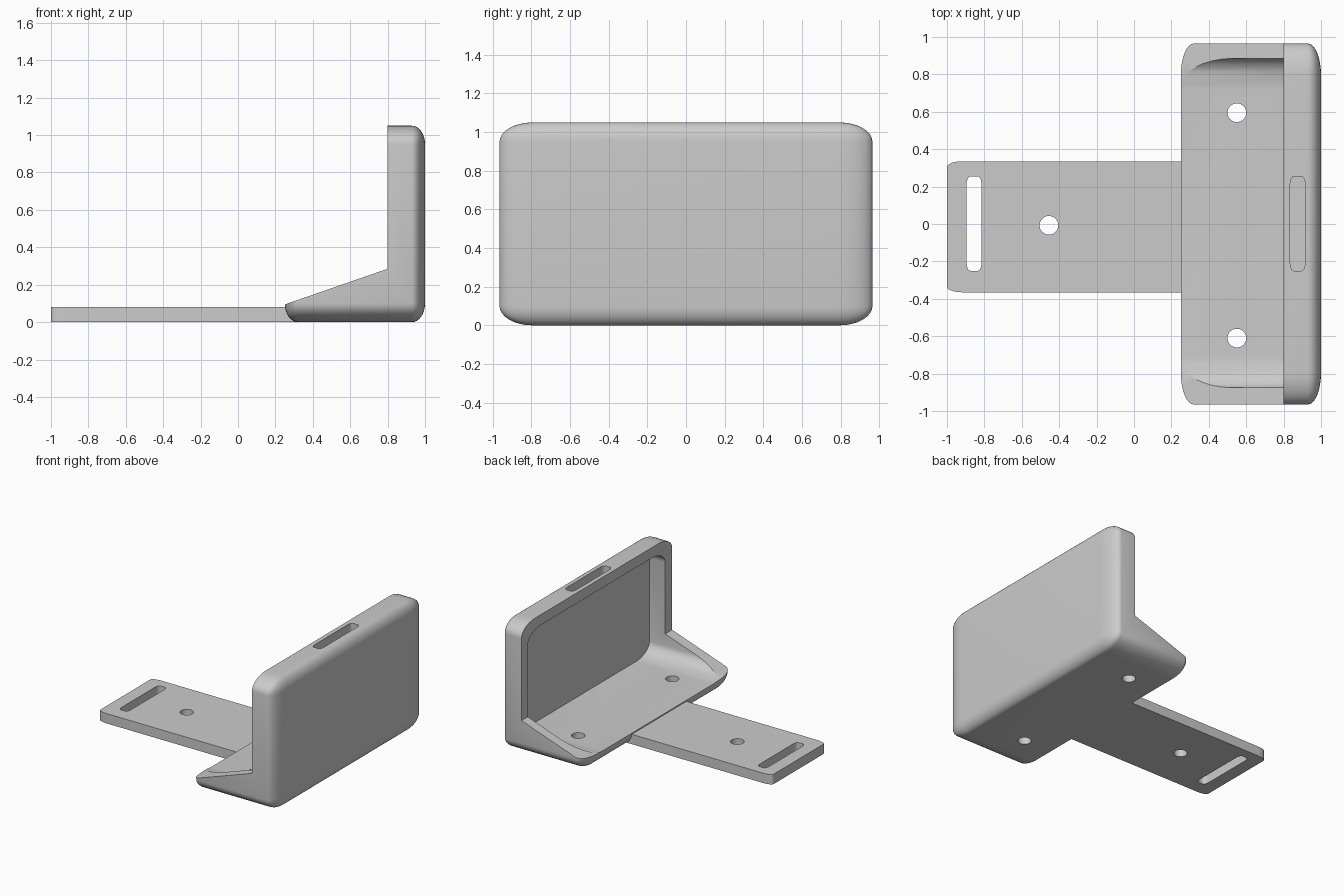
import bpy, bmesh
from mathutils import Vector

cube = bpy.data.objects.get("Cube")
if cube:
    bpy.data.objects.remove(cube, do_unlink=True)

grey = bpy.data.materials.new("light grey plastic")
grey.use_nodes = True
colour = (0.6, 0.6, 0.6, 1)
grey.diffuse_color = colour
grey.node_tree.nodes["Principled BSDF"].inputs["Base Color"].default_value = colour


def make_object(name, bm):
    bmesh.ops.recalc_face_normals(bm, faces=bm.faces)
    mesh = bpy.data.meshes.new(name)
    bm.to_mesh(mesh)
    bm.free()
    mesh.materials.append(grey)
    obj = bpy.data.objects.new(name, mesh)
    bpy.context.collection.objects.link(obj)
    return obj


def rounded_box(name, low, high, radii, axes="xyz", segments=8):
    """Box whose edges along the given axes get elliptical rounding."""
    low, high, radii = Vector(low), Vector(high), Vector(radii)
    bm = bmesh.new()
    bmesh.ops.create_cube(bm, size=1)
    size = high - low
    # bevel by one unit in a space scaled by the radii, then scale back
    for v in bm.verts:
        v.co = Vector(c * s / r for c, s, r in zip(v.co, size, radii))
    edges = []
    for e in bm.edges:
        d = e.verts[0].co - e.verts[1].co
        if any(abs(d["xyz".index(a)]) > 0.01 for a in axes):
            edges.append(e)
    bmesh.ops.bevel(bm, geom=edges, offset=1, offset_type='OFFSET',
                    segments=segments, profile=0.5, affect='EDGES')
    middle = (low + high) / 2
    for v in bm.verts:
        v.co = middle + v.co * radii
    return make_object(name, bm)


def prism(name, profile, depth):
    """Extrude an x-z profile across y."""
    bm = bmesh.new()
    face = bm.faces.new([bm.verts.new((x, -depth, z)) for x, z in profile])
    side = bmesh.ops.extrude_face_region(bm, geom=[face])["geom"]
    bmesh.ops.translate(bm, vec=(0, 2 * depth, 0),
                        verts=[v for v in side if isinstance(v, bmesh.types.BMVert)])
    return make_object(name, bm)


def pin(name, x, y):
    bm = bmesh.new()
    bmesh.ops.create_cone(bm, cap_ends=True, segments=32, radius1=0.05,
                          radius2=0.05, depth=1)
    bmesh.ops.translate(bm, vec=(x, y, 0), verts=bm.verts)
    return make_object(name, bm)


def combine(target, other, operation):
    mod = target.modifiers.new(operation.lower(), 'BOOLEAN')
    mod.operation = operation
    mod.solver = 'EXACT'
    mod.object = other
    bpy.ops.object.select_all(action='DESELECT')
    bpy.context.view_layer.objects.active = target
    target.select_set(True)
    bpy.ops.object.modifier_apply(modifier=mod.name)
    bpy.data.objects.remove(other, do_unlink=True)


# Rounded holder shell
bracket = rounded_box("holder_bracket", (0.25, -0.965, 0), (1, 0.965, 1.05),
                      (0.07, 0.17, 0.1))

# Open front with sloping cheeks, then the hollow inside
combine(bracket, prism("cheek_cutter", [(0.2, 0.077), (0.8, 0.285), (0.8, 1.3), (0.2, 1.3)], 1.2),
        'DIFFERENCE')
combine(bracket, rounded_box("hollow_cutter", (0, -0.875, 0.09), (0.94, 0.885, 0.965),
                             (0.1, 0.17, 0.1), "x"), 'DIFFERENCE')

# Mounting tongue
combine(bracket, rounded_box("tongue", (-1, -0.365, 0), (0.45, 0.335, 0.08),
                             (0.08, 0.03, 0.1), "z", 6), 'UNION')

# Strap slots in the tongue and in the top wall
for x, z in ((-0.855, -0.1), (0.875, 0.8)):
    combine(bracket, rounded_box("slot_cutter", (x - 0.04, -0.25, z), (x + 0.04, 0.255, z + 0.4),
                                 (0.02, 0.045, 0.1), "z", 5), 'DIFFERENCE')

# Screw holes
for x, y in ((-0.455, -0.007), (0.55, 0.595), (0.55, -0.61)):
    combine(bracket, pin("hole_cutter", x, y), 'DIFFERENCE')

bpy.ops.object.shade_smooth_by_angle(angle=0.52)
